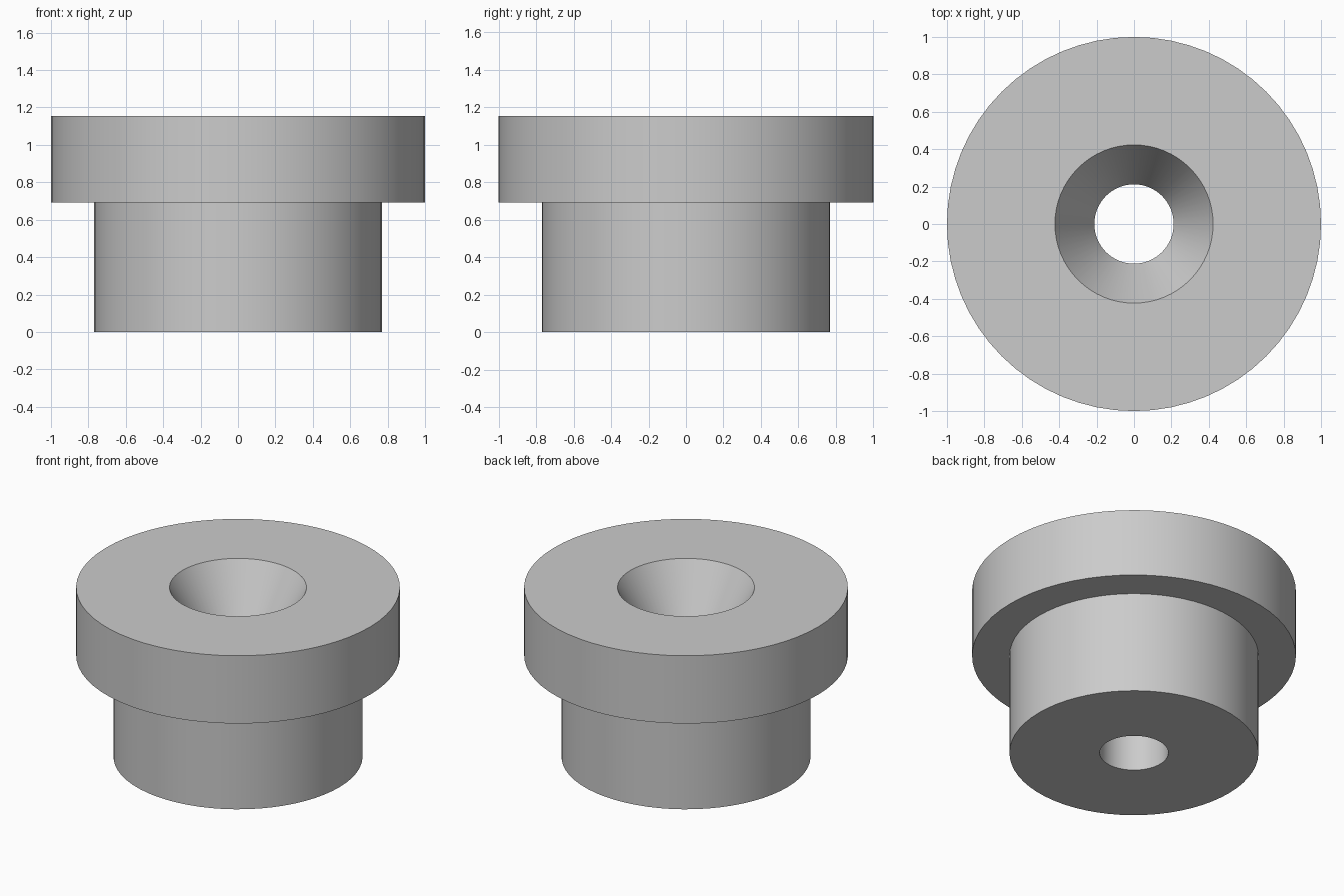
import bpy
import bmesh
from math import cos, sin, tau, radians

cube = bpy.data.objects.get("Cube")
if cube:
    bpy.data.objects.remove(cube, do_unlink=True)

SIDES = 64
HEIGHT, STEP_Z = 1.154, 0.692
FLANGE_R, BODY_R = 1.0, 0.769
BORE_R, SINK_R, SINK_DEPTH = 0.212, 0.423, 0.365

# Plain grey material
grey = bpy.data.materials.new("plain grey")
grey.use_nodes = True
colour = (0.6, 0.6, 0.6, 1)
grey.diffuse_color = colour
grey.node_tree.nodes["Principled BSDF"].inputs["Base Color"].default_value = colour

# Closed cross-section: body, flange, countersink, bore
profile = [
    (BORE_R, 0), (BODY_R, 0), (BODY_R, STEP_Z), (FLANGE_R, STEP_Z),
    (FLANGE_R, HEIGHT), (SINK_R, HEIGHT), (BORE_R, HEIGHT - SINK_DEPTH),
]

# Revolve the section about the vertical axis
bm = bmesh.new()
rings = [[bm.verts.new((r * cos(tau * i / SIDES), r * sin(tau * i / SIDES), z))
          for i in range(SIDES)] for r, z in profile]
for k, low in enumerate(rings):
    high = rings[(k + 1) % len(rings)]
    for i in range(SIDES):
        j = (i + 1) % SIDES
        bm.faces.new((low[i], low[j], high[j], high[i]))
bmesh.ops.recalc_face_normals(bm, faces=bm.faces)

mesh = bpy.data.meshes.new("flanged_bushing")
bm.to_mesh(mesh)
bm.free()
mesh.materials.append(grey)
bushing = bpy.data.objects.new("flanged_bushing", mesh)
bpy.context.collection.objects.link(bushing)

# Smooth round walls with crisp rims
bpy.ops.object.select_all(action="DESELECT")
bushing.select_set(True)
bpy.context.view_layer.objects.active = bushing
bpy.ops.object.shade_smooth_by_angle(angle=radians(25))
